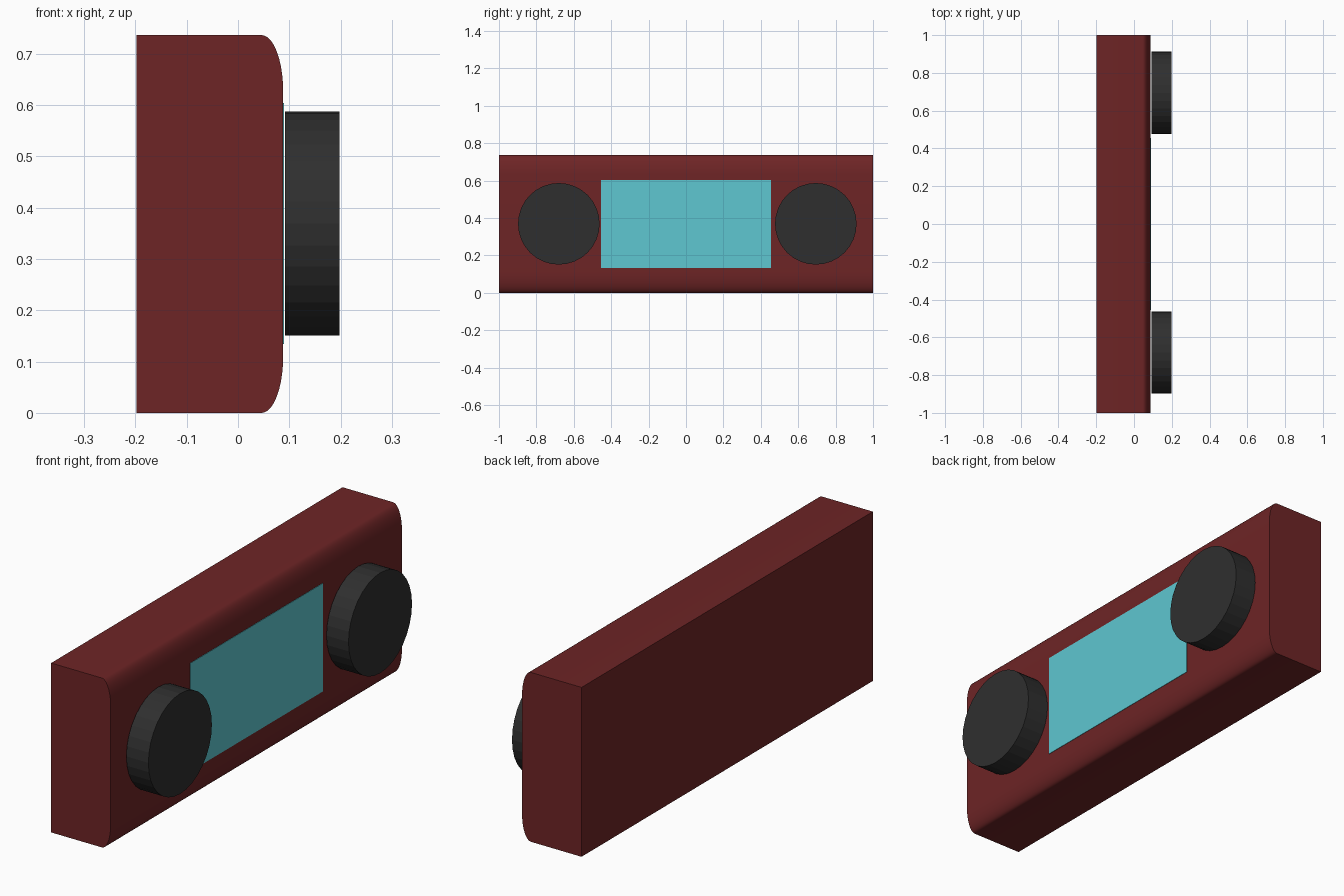
import bpy, bmesh, math
from mathutils import Matrix

if "Cube" in bpy.data.objects:
    bpy.data.objects.remove(bpy.data.objects["Cube"])


def material(name, rgb):
    m = bpy.data.materials.new(name)
    m.diffuse_color = (*rgb, 1.0)
    m.use_nodes = True
    m.node_tree.nodes["Principled BSDF"].inputs["Base Color"].default_value = m.diffuse_color
    return m


def add_object(name, bm, mat, smooth_angle=None):
    bmesh.ops.recalc_face_normals(bm, faces=bm.faces)
    me = bpy.data.meshes.new(name)
    bm.to_mesh(me)
    bm.free()
    me.materials.append(mat)
    ob = bpy.data.objects.new(name, me)
    bpy.context.collection.objects.link(ob)
    if smooth_angle:
        bpy.context.view_layer.objects.active = ob
        ob.select_set(True)
        bpy.ops.object.shade_smooth_by_angle(angle=math.radians(smooth_angle))
        ob.select_set(False)
    return ob


red = material("dark_red", (0.155, 0.018, 0.019))
cyan = material("screen_cyan", (0.113, 0.57, 0.635))
black = material("knob_black", (0.028, 0.028, 0.028))

BACK, FACE, HEIGHT = -0.198, 0.088, 0.736
RX, RZ, STEPS = 0.042, 0.11, 10
MID = HEIGHT / 2

# Body: side profile with elliptically rounded front edges, extruded along y
arc = [(FACE - RX + RX * math.sin(t), RZ - RZ * math.cos(t))
       for t in (math.pi / 2 * i / STEPS for i in range(STEPS + 1))]
profile = [(BACK, 0.0)] + arc + [(x, HEIGHT - z) for x, z in reversed(arc)] + [(BACK, HEIGHT)]
bm = bmesh.new()
face = bm.faces.new([bm.verts.new((x, -1.0, z)) for x, z in profile])
ext = bmesh.ops.extrude_face_region(bm, geom=[face])
bmesh.ops.translate(bm, vec=(0, 2, 0),
                    verts=[v for v in ext["geom"] if isinstance(v, bmesh.types.BMVert)])
add_object("body", bm, red, 30)

# Screen: thin plate on the front face
bm = bmesh.new()
bmesh.ops.create_cube(bm, size=1.0, matrix=Matrix.Translation((FACE + 0.0005, 0, MID + 0.001))
                      @ Matrix.Diagonal((0.003, 0.909, 0.47, 1)))
add_object("screen", bm, cyan)

# Knobs: one disc on each side of the screen, facing +x
X0, X1 = 0.092, 0.198
for name, y in (("left_knob", -0.68), ("right_knob", 0.694)):
    bm = bmesh.new()
    bmesh.ops.create_cone(bm, cap_ends=True, segments=32, radius1=0.218, radius2=0.218,
                          depth=X1 - X0,
                          matrix=Matrix.Translation(((X0 + X1) / 2, y, MID + 0.001))
                          @ Matrix.Rotation(math.pi / 2, 4, "Y"))
    add_object(name, bm, black)
